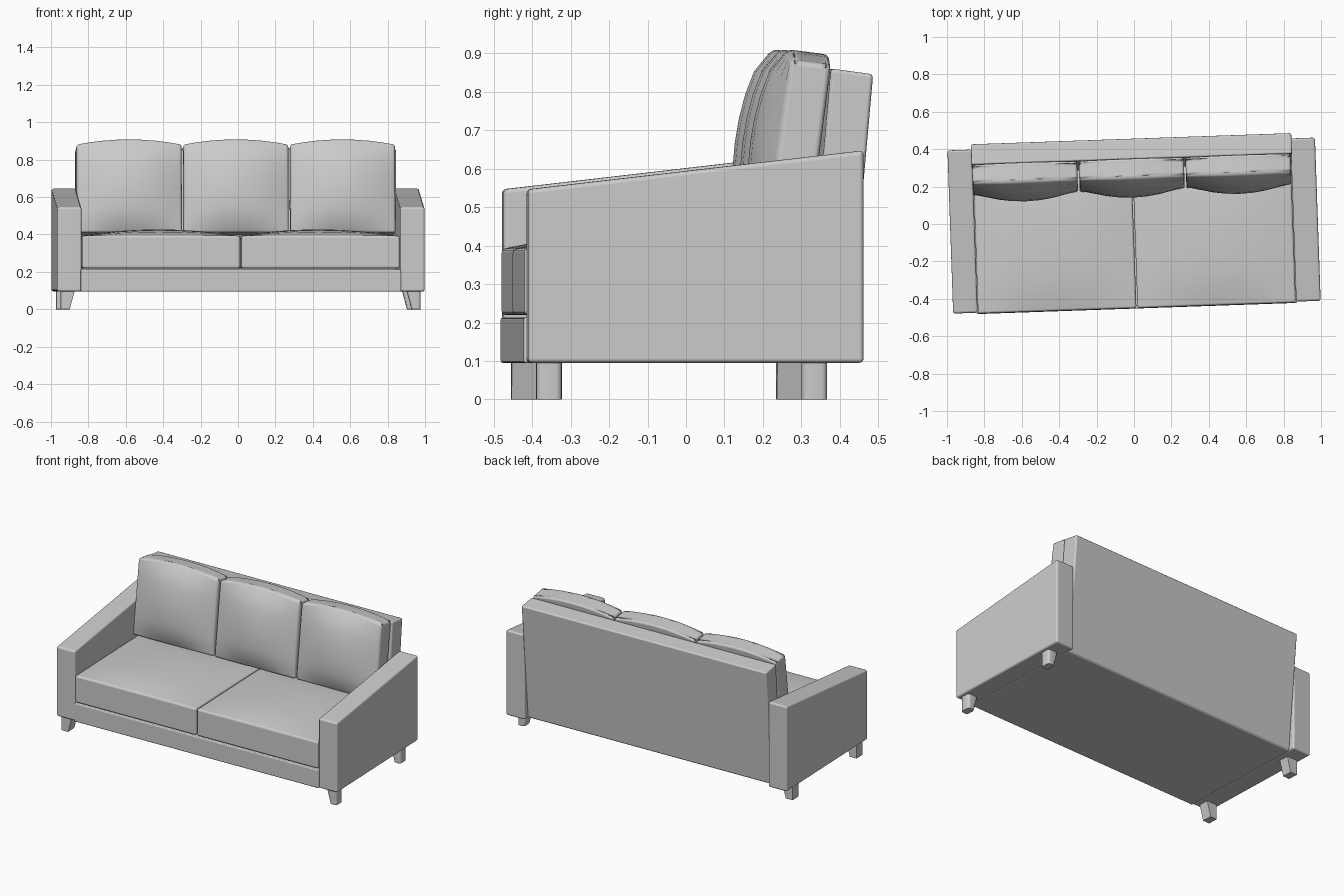
import bpy, bmesh, math
from mathutils import Matrix, Vector

if "Cube" in bpy.data.objects:
    bpy.data.objects.remove(bpy.data.objects["Cube"])

TURN = math.radians(2.0)  # whole sofa sits slightly turned


def finish(name, bm, bevel, segments=3):
    bmesh.ops.recalc_face_normals(bm, faces=bm.faces)
    for f in bm.faces:
        f.smooth = True
    me = bpy.data.meshes.new(name)
    bm.to_mesh(me)
    bm.free()
    ob = bpy.data.objects.new(name, me)
    bpy.context.collection.objects.link(ob)
    ob.rotation_euler.z = TURN
    mod = ob.modifiers.new("soft_edges", 'BEVEL')
    mod.width = bevel
    mod.segments = segments
    mod.limit_method = 'ANGLE'
    mod.angle_limit = math.radians(40)
    mod.harden_normals = True
    return ob


def side_profile(name, pts, x0, x1, bevel):
    """Extrude a (y, z) outline from x0 to x1."""
    bm = bmesh.new()
    face = bm.faces.new([bm.verts.new((x0, y, z)) for y, z in pts])
    ext = bmesh.ops.extrude_face_region(bm, geom=[face])
    verts = [g for g in ext["geom"] if isinstance(g, bmesh.types.BMVert)]
    bmesh.ops.translate(bm, verts=verts, vec=(x1 - x0, 0, 0))
    return finish(name, bm, bevel)


def unit_block(cuts):
    bm = bmesh.new()
    bmesh.ops.create_cube(bm, size=2)
    bmesh.ops.subdivide_edges(bm, edges=bm.edges[:], cuts=cuts, use_grid_fill=True)
    return bm


def dome(t, power=1.0):
    return max(0.0, 1 - t * t) ** power


# Arms with sloping tops
for side, s in (("left", -1), ("right", 1)):
    side_profile(side + "_arm",
                 [(-0.445, 0.095), (0.428, 0.095), (0.428, 0.647), (-0.445, 0.546)],
                 s * 0.852, s * 0.983, 0.012)

# Base and leaning backrest
side_profile("base", [(-0.452, 0.095), (0.385, 0.095), (0.385, 0.213), (-0.452, 0.213)],
             -0.857, 0.857, 0.006)
side_profile("backrest", [(0.28, 0.097), (0.39, 0.097), (0.457, 0.845), (0.347, 0.86)],
             -0.857, 0.857, 0.01)

# Two crowned seat cushions
for side, s in (("left", -1), ("right", 1)):
    bm = unit_block(7)
    for v in bm.verts:
        u, w, h = v.co
        crown = 0.034 * dome(u) * dome(w, 0.6) * (h + 1) / 2
        v.co = (s * 0.4265 + u * 0.4235, -0.075 + w * 0.375, 0.306 + h * 0.087 + crown)
    finish(side + "_seat_cushion", bm, 0.012)

# Three plump back cushions, tilted back
lean = Matrix.Rotation(math.radians(-7.4), 3, 'X')
for side, i in (("left", -1), ("middle", 0), ("right", 1)):
    bm = unit_block(7)
    for v in bm.verts:
        u, w, h = v.co
        bulge = 0.066 * dome(u) * dome(h, 0.6) * (1 - w) / 2
        crown = 0.028 * dome(u) * (h + 1) / 2
        p = lean @ Vector((u * 0.281, (w + 1) * 0.0535 - bulge, (h + 1) * 0.238 + crown))
        v.co = p + Vector((i * 0.571 - 0.003, 0.18, 0.41))
    finish(side + "_back_cushion", bm, 0.014)

# Tapered legs, straight on the outside
for side, s in (("left", -1), ("right", 1)):
    for end, yc in (("front", -0.389), ("rear", 0.301)):
        bm = unit_block(0)
        for v in bm.verts:
            u, w, h = v.co
            width = 0.075 if h > 0 else 0.048
            v.co = (s * (0.963 - width * (1 - u) / 2), yc + w * 0.033, 0.05 + h * 0.05)
        uprights = [e for e in bm.edges if abs(e.verts[0].co.z - e.verts[1].co.z) > 0.05]
        bmesh.ops.bevel(bm, geom=uprights, offset=0.016, segments=4,
                        profile=0.5, affect='EDGES')
        finish(side + "_" + end + "_leg", bm, 0.001, 1)
